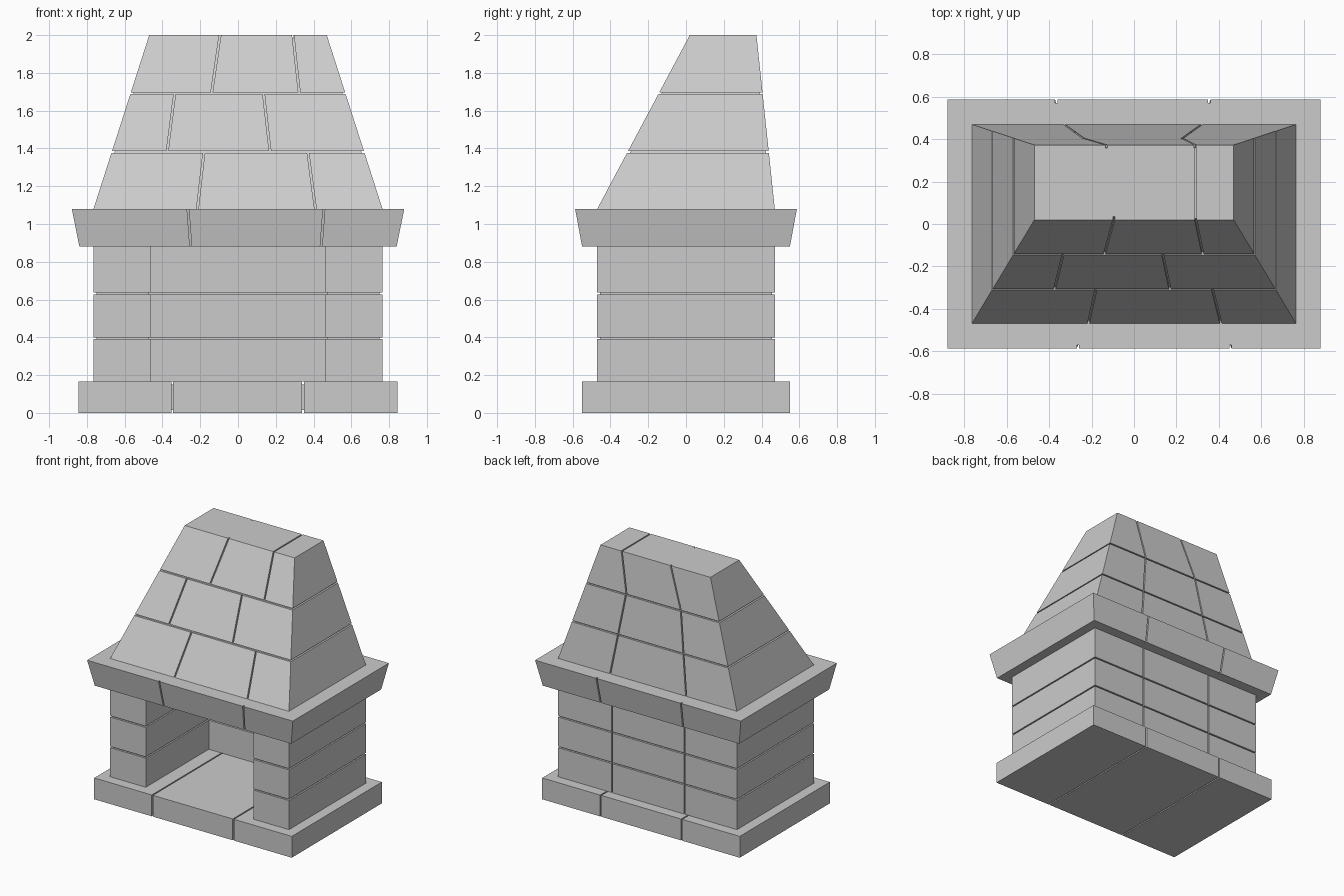
import bpy, bmesh
from mathutils import Vector

if "Cube" in bpy.data.objects:
    bpy.data.objects.remove(bpy.data.objects["Cube"])

GAP, DEPTH = 0.005, 0.015   # half width and depth of the stone joints


def finish(name, bm):
    bmesh.ops.recalc_face_normals(bm, faces=bm.faces)
    me = bpy.data.meshes.new(name)
    bm.to_mesh(me)
    bm.free()
    ob = bpy.data.objects.new(name, me)
    bpy.context.collection.objects.link(ob)
    return ob


def loft(bm, rings):
    vs = [[bm.verts.new(p) for p in r] for r in rings]
    n = len(rings[0])
    for a, b in zip(vs, vs[1:]):
        for i in range(n):
            j = (i + 1) % n
            bm.faces.new((a[i], a[j], b[j], b[i]))
    bm.faces.new(vs[0][::-1])
    bm.faces.new(vs[-1])


def courses(lo, hi, joints):
    """(position, inset) pairs with a recessed groove at every joint"""
    out = [(lo, 0)]
    for j in joints:
        out += [(j - GAP, 0), (j - GAP, DEPTH), (j + GAP, DEPTH), (j + GAP, 0)]
    return out + [(hi, 0)]


def cut_joints(ob, joints):
    """Carve a thin groove along each (start, end, face normal)"""
    bm = bmesh.new()
    for a, b, n in joints:
        a, b, n = Vector(a), Vector(b), Vector(n) * DEPTH
        e = (b - a).normalized() * 0.003
        w = Vector((GAP, 0, 0))
        loft(bm, [[p - w - n, p + w - n, p + w + n, p - w + n] for p in (a - e, b + e)])
    cutter = finish("joint_cutter", bm)
    cutter.hide_render = True
    mod = ob.modifiers.new("joints", 'BOOLEAN')
    mod.operation = 'DIFFERENCE'
    mod.solver = 'EXACT'
    mod.use_self = True
    mod.object = cutter
    dg = bpy.context.evaluated_depsgraph_get()
    me = bpy.data.meshes.new_from_object(ob.evaluated_get(dg))
    ob.modifiers.clear()
    ob.data = me
    bpy.data.objects.remove(cutter)


FRONT, BACK = (0, -1, 0), (0, 1, 0)

# hearth slab: three stones side by side
bm = bmesh.new()
loft(bm, [[(x, -.55 + d, d), (x, .55 - d, d), (x, .55 - d, .165 - d), (x, -.55 + d, .165 - d)]
          for x, d in courses(-.845, .845, (-.348, .345))])
finish("hearth_slab", bm)

# U-shaped firebox in three courses
bm = bmesh.new()
rings = []
for z, d in courses(.165, .88, (.395, .632)):
    half = [(.765 - d, .47 - d), (.765 - d, -.47 + d), (.46 + d, -.47 + d), (.46 + d, .30 + d)]
    rings.append([(x, y, z) for x, y in half] + [(-x, y, z) for x, y in half[::-1]])
loft(bm, rings)
firebox = finish("firebox_walls", bm)
cut_joints(firebox, [((x, .47, .16), (x, .47, .885), BACK) for x in (-.315, .305)])

# flared mantel
bm = bmesh.new()
loft(bm, [[(-x, -y, z), (x, -y, z), (x, y, z), (-x, y, z)]
          for x, y, z in ((.84, .55, .88), (.88, .587, 1.08))])
mantel = finish("mantel", bm)
cut_joints(mantel, [((a, s * .55, .88), (b, s * .587, 1.08), (0, s, 0))
                    for a, b, s in ((-.25, -.265, -1), (.44, .455, -1),
                                    (-.36, -.367, 1), (.345, .355, 1))])


# tapering hood in three courses
def hood_size(z):
    t = (z - 1.08) / .92
    return .765 - .295 * t, -.47 + .49 * t, .47 - .097 * t


bm = bmesh.new()
rings = []
for z, d in courses(1.08, 2.0, (1.382, 1.692)):
    x, y0, y1 = hood_size(z)
    x, y0, y1 = x - d, y0 + d, y1 - d
    rings.append([(-x, y0, z), (x, y0, z), (x, y1, z), (-x, y1, z)])
loft(bm, rings)
hood = finish("hood", bm)

# staggered joints: bottom x, top x for each course
levels = (1.08, 1.382, 1.692, 2.0)
front = (((-.215, -.18), (.41, .37)), ((-.375, -.335), (.17, .135)), ((-.14, -.095), (.325, .291)))
back = (((-.33, -.285), (.32, .275)), ((-.285, -.24), (.275, .23)), ((-.24, -.13), (.225, .289)))
joints = [((.29, .02, 2), (.29, .373, 2), (0, 0, 1))]
for rows, side, n in ((front, 1, FRONT), (back, 2, BACK)):
    for i, row in enumerate(rows):
        z0, z1 = levels[i], levels[i + 1]
        for a, b in row:
            joints.append(((a, hood_size(z0)[side], z0), (b, hood_size(z1)[side], z1), n))
cut_joints(hood, joints)
